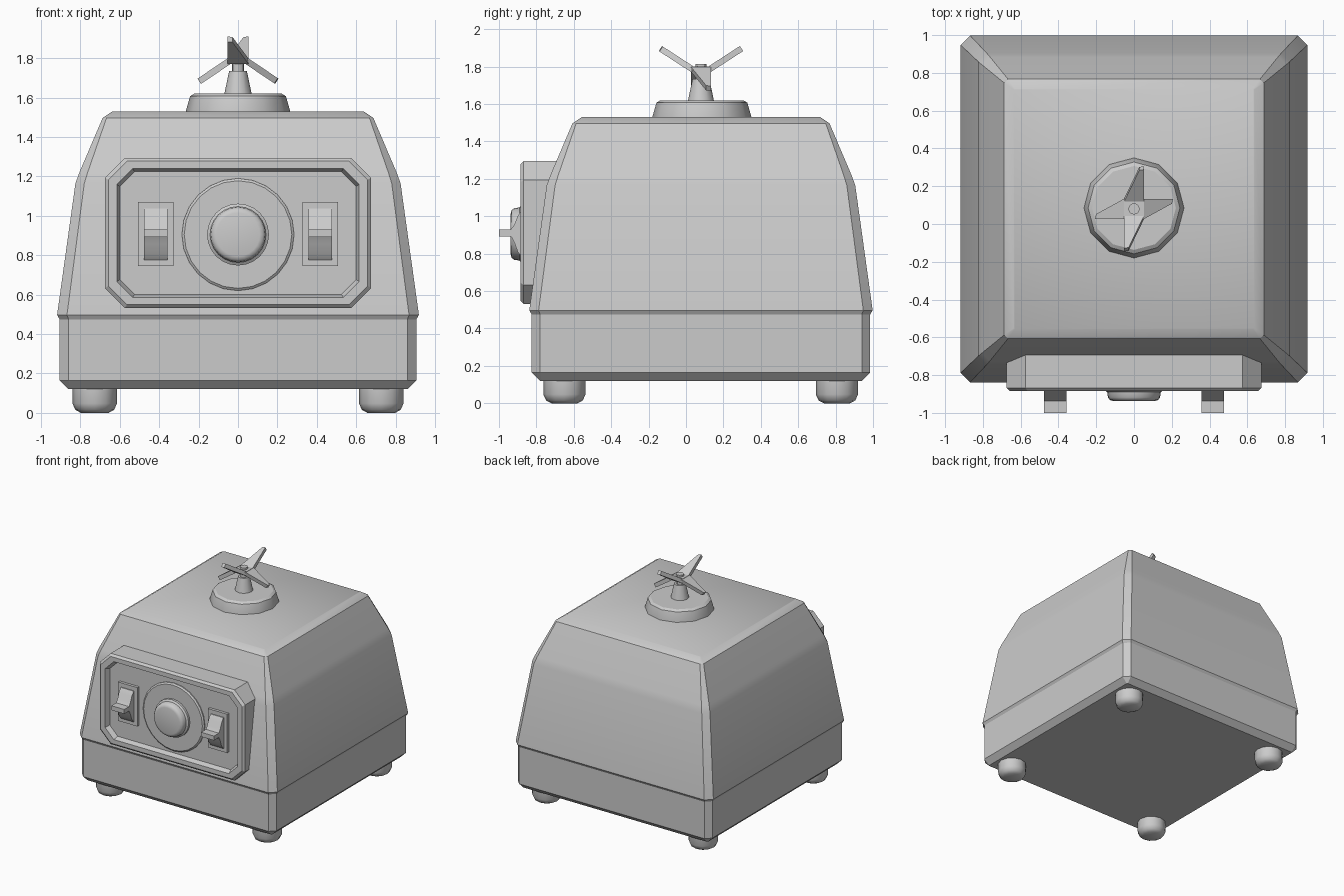
import bpy, bmesh
from math import sin, cos, pi, radians
from mathutils import Matrix, Vector

if "Cube" in bpy.data.objects:
    bpy.data.objects.remove(bpy.data.objects["Cube"])

CY = 0.08  # centre of the housing in y


def finish(bm, name, angle=30):
    bmesh.ops.recalc_face_normals(bm, faces=bm.faces)
    me = bpy.data.meshes.new(name)
    bm.to_mesh(me)
    bm.free()
    ob = bpy.data.objects.new(name, me)
    bpy.context.collection.objects.link(ob)
    bpy.ops.object.select_all(action='DESELECT')
    ob.select_set(True)
    bpy.context.view_layer.objects.active = ob
    bpy.ops.object.shade_smooth_by_angle(angle=radians(angle))
    return ob


def loft(name, rings, matrix, angle=30):
    """Skin a stack of equal-sized point rings and cap both ends."""
    bm = bmesh.new()
    rows = [[bm.verts.new(matrix @ Vector(p)) for p in r] for r in rings]
    n = len(rows[0])
    for a, b in zip(rows, rows[1:]):
        for i in range(n):
            j = (i + 1) % n
            bm.faces.new((a[i], a[j], b[j], b[i]))
    bm.faces.new(rows[0])
    bm.faces.new(rows[-1])
    return finish(bm, name, angle)


def octagon(hx, hy, c, z):
    """Rectangle with cut corners."""
    return [(hx, hy - c, z), (hx - c, hy, z), (c - hx, hy, z), (-hx, hy - c, z),
            (-hx, c - hy, z), (c - hx, -hy, z), (hx - c, -hy, z), (hx, c - hy, z)]


def circle(r, z, n):
    return [(r * cos(2 * pi * i / n), r * sin(2 * pi * i / n), z) for i in range(n)]


def up(x, y, z=0):
    return Matrix.Translation((x, y, z))


def forward(x, z):
    """Local z points to the front (-y), local y points up."""
    return Matrix.Translation((x, 0, z)) @ Matrix.Rotation(pi / 2, 4, 'X')


# Housing
body = [(0.86, 0.008, 0.12), (0.905, 0.045, 0.165), (0.905, 0.045, 0.475),
        (0.918, 0.05, 0.497), (0.825, 0.045, 1.165), (0.805, 0.042, 1.22),
        (0.687, 0.02, 1.497), (0.637, 0.006, 1.53)]
loft("housing", [octagon(h, h, c, z) for h, c, z in body], up(0, CY))

# Feet
foot = [(0.07, 0.0), (0.098, 0.015), (0.113, 0.048), (0.113, 0.14)]
for side in (-1, 1):
    for y, where in ((-0.65, "front"), (0.807, "rear")):
        loft(f"{where}_foot", [circle(r, z, 12) for r, z in foot], up(0.727 * side, y), 50)

# Control panel with raised rim and sunken floor
panel = [(0.675, 0.381, 0.10, 0.62), (0.675, 0.381, 0.10, 0.868), (0.658, 0.364, 0.095, 0.885),
         (0.615, 0.327, 0.08, 0.885), (0.60, 0.312, 0.075, 0.845)]
loft("control_panel", [octagon(*p) for p in panel], forward(0, 0.913))

# Dial plate and knob
plate = [(0.285, 0.83), (0.285, 0.853), (0.273, 0.862)]
loft("dial_plate", [circle(r, z, 24) for r, z in plate], forward(0, 0.905))
knob = [(0.157, 0.84), (0.157, 0.88), (0.142, 0.89), (0.138, 0.918), (0.128, 0.932), (0.11, 0.937)]
loft("dial_knob", [circle(r, z, 24) for r, z in knob], forward(0, 0.905), 40)

# Switches
lever = [(-0.84, 1.036), (-0.875, 1.036), (-0.9, 1.0), (-0.918, 0.955), (-0.936, 0.93),
         (-1.0, 0.93), (-1.0, 0.893), (-0.936, 0.893), (-0.918, 0.86),
         (-0.9, 0.81), (-0.875, 0.777), (-0.84, 0.777)]
for side in (-1, 1):
    x = 0.417 * side
    loft("switch_plate", [octagon(0.09, 0.163, 0.002, z) for z in (0.83, 0.868)], forward(x, 0.908))
    loft("switch_lever", [[(x + dx, y, z) for y, z in lever] for dx in (-0.06, 0.06)],
         Matrix.Identity(4))

# Jar seat, drive cone and spindle
seat = [(0.265, 1.51), (0.265, 1.53), (0.243, 1.607), (0.222, 1.62)]
loft("jar_seat", [circle(r, z, 12) for r, z in seat], up(0, CY + 0.005))
cone = [(0.071, 1.61), (0.045, 1.735)]
loft("drive_cone", [circle(r, z, 12) for r, z in cone], up(0, CY))
loft("spindle", [circle(0.03, z, 12) for z in (1.72, 1.815)], up(0, CY))

# Blades: hub plate with two arms bent up and two bent down
loft("blade_hub", [octagon(0.053, 0.053, 0.002, z) for z in (1.77, 1.8)], up(0, CY))


def blade(name, turn, flip, pitch, length):
    out = [(0, -0.053), (length, 0.028), (length + 0.005, 0.053), (0, 0.053)]
    rings = [[(a, b * flip, z) for a, b in out] for z in (-0.016, 0.016)]
    m = (up(0, CY, 1.785) @ Matrix.Rotation(turn, 4, 'Z') @ up(0.045, 0)
         @ Matrix.Rotation(-radians(pitch), 4, 'Y'))
    loft(name, rings, m)


for k in (0, 1):
    blade("lower_blade", k * pi, 1, -34, 0.178)
    blade("upper_blade", pi / 2 + k * pi, -1, 33, 0.20)
